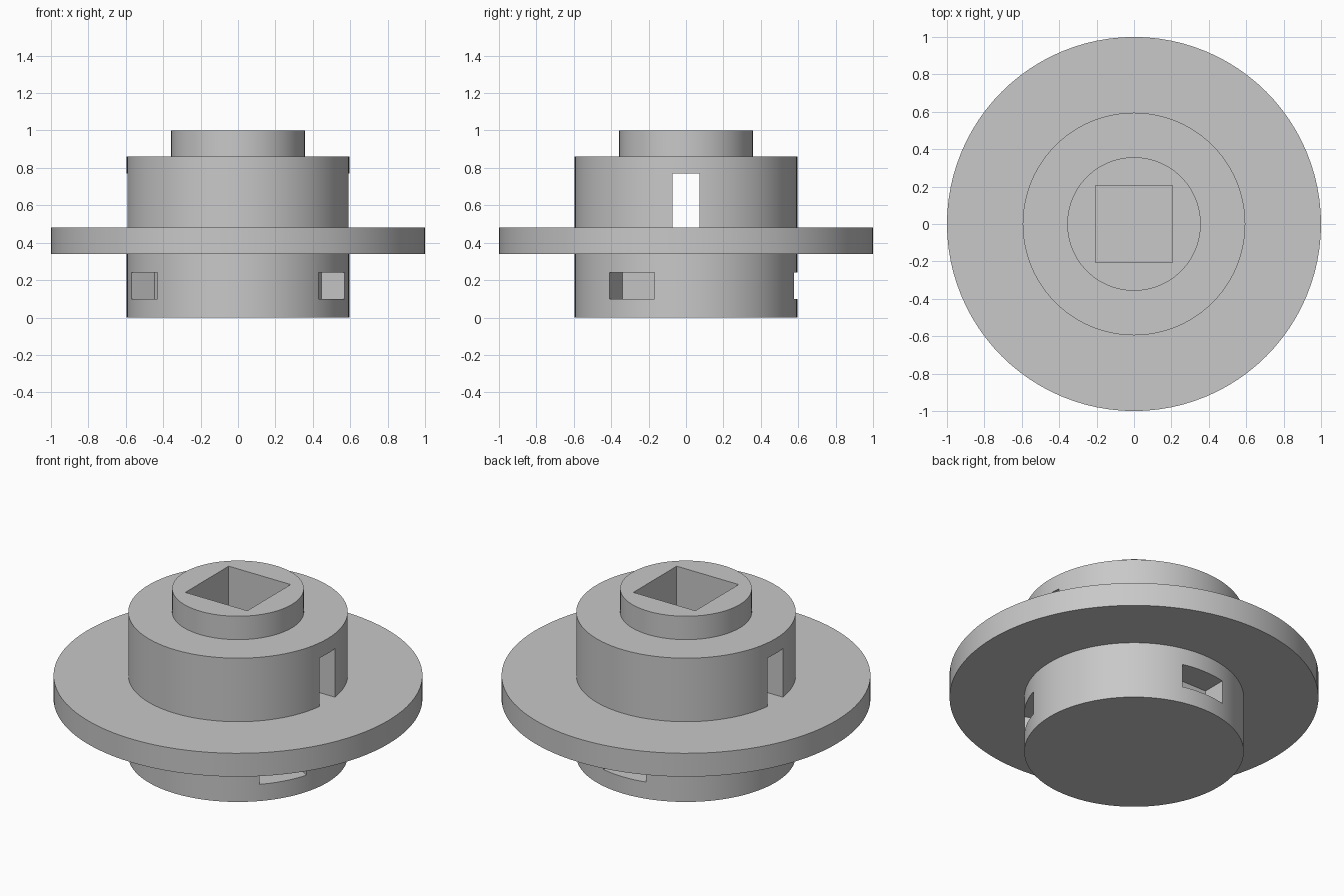
import bpy, bmesh, math
from mathutils import Matrix, Vector

if "Cube" in bpy.data.objects:
    bpy.data.objects.remove(bpy.data.objects["Cube"])

SEGMENTS = 96
grey = bpy.data.materials.new("plain grey")
grey.diffuse_color = (0.58, 0.58, 0.58, 1)
grey.use_nodes = True
grey.node_tree.nodes["Principled BSDF"].inputs["Base Color"].default_value = grey.diffuse_color


def make_object(name, bm):
    bmesh.ops.recalc_face_normals(bm, faces=bm.faces[:])
    mesh = bpy.data.meshes.new(name)
    bm.to_mesh(mesh)
    bm.free()
    mesh.materials.append(grey)
    obj = bpy.data.objects.new(name, mesh)
    bpy.context.collection.objects.link(obj)
    return obj


def turned(name, profile):
    """Stack of rings (radius, height), capped at both ends."""
    bm = bmesh.new()
    rings = []
    for r, z in profile:
        rings.append([bm.verts.new((r * math.cos(2 * math.pi * i / SEGMENTS),
                                    r * math.sin(2 * math.pi * i / SEGMENTS), z))
                      for i in range(SEGMENTS)])
    for a, b in zip(rings, rings[1:]):
        for i in range(SEGMENTS):
            j = (i + 1) % SEGMENTS
            bm.faces.new((a[i], a[j], b[j], b[i]))
    bm.faces.new(rings[0][::-1])
    bm.faces.new(rings[-1])
    return make_object(name, bm)


def block(name, low, high, angle=0):
    """Box between two corners, turned about the z axis."""
    bm = bmesh.new()
    bmesh.ops.create_cube(bm, size=1)
    for v in bm.verts:
        v.co = Vector([high[k] if v.co[k] > 0 else low[k] for k in range(3)])
    bmesh.ops.rotate(bm, verts=bm.verts[:], matrix=Matrix.Rotation(angle, 3, 'Z'))
    return make_object(name, bm)


# Stepped body: lower drum, wide flange, upper drum and hub
body = turned("flanged_hub", [(0.595, 0), (0.595, 0.34), (1, 0.34), (1, 0.48),
                              (0.595, 0.48), (0.595, 0.86), (0.357, 0.86), (0.357, 1)])

# Cross slot above the flange and square socket in the top
cutters = [block("cross_slot_cutter", (-0.65, -0.072, 0.48), (0.65, 0.072, 0.77)),
           block("square_socket_cutter", (-0.205, -0.205, 0.48), (0.205, 0.205, 1.1))]
# Three pockets around the lower drum
for degrees in (90, 210, 330):
    cutters.append(block("pocket_cutter", (0.436, -0.14, 0.1), (0.7, 0.14, 0.24),
                         math.radians(degrees)))

bpy.context.view_layer.objects.active = body
body.select_set(True)
for cutter in cutters:
    cutter.hide_render = True
    mod = body.modifiers.new("cut", 'BOOLEAN')
    mod.operation = 'DIFFERENCE'
    mod.solver = 'EXACT'
    mod.object = cutter
    bpy.ops.object.modifier_apply(modifier=mod.name)
    bpy.data.objects.remove(cutter)

bpy.ops.object.shade_smooth_by_angle(angle=math.radians(30))
